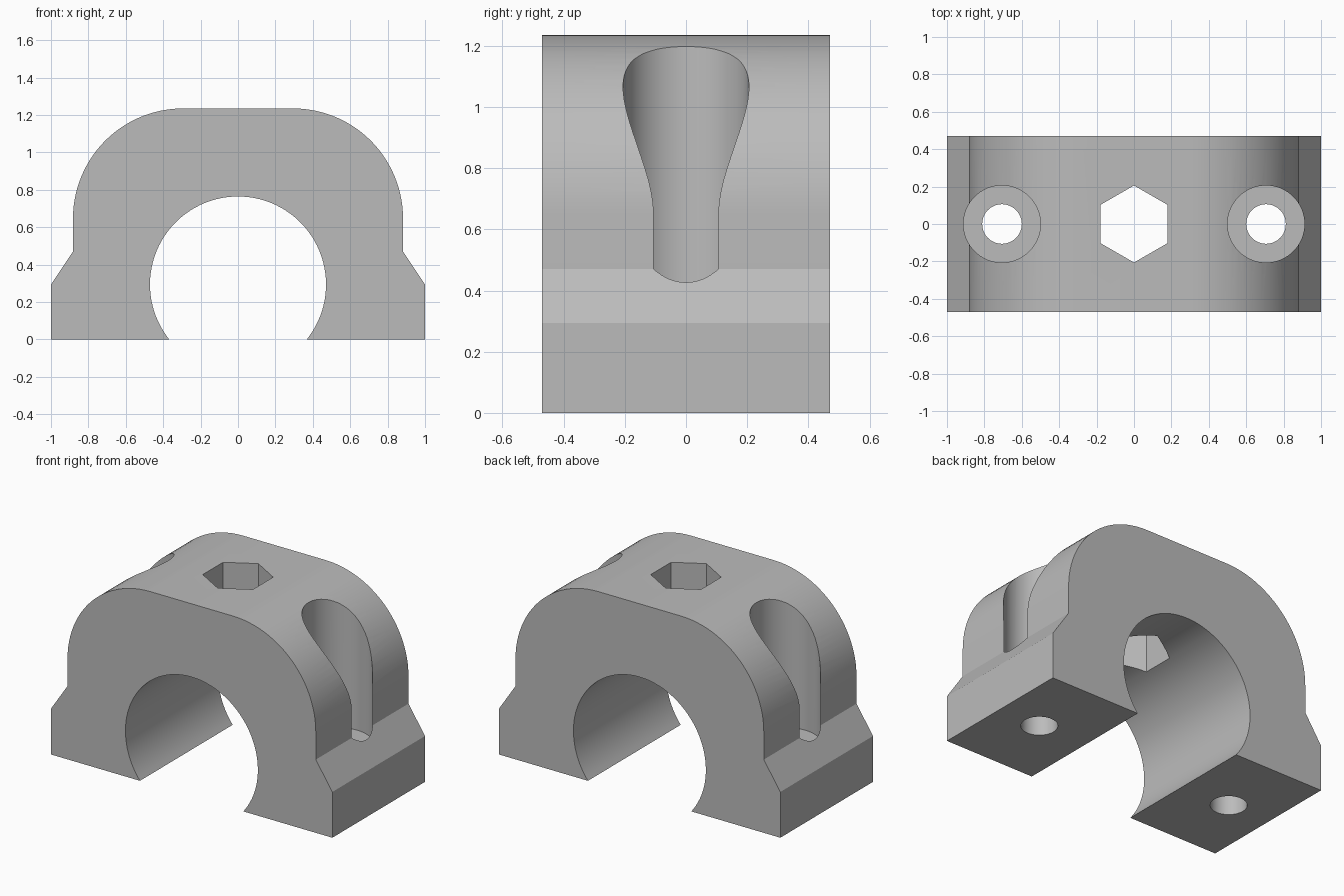
import bpy, bmesh, math

MM = 1 / 17          # the part is drawn in millimetres, 34 mm wide
DEPTH = 16

if "Cube" in bpy.data.objects:
    bpy.data.objects.remove(bpy.data.objects["Cube"], do_unlink=True)

grey = bpy.data.materials.new("plain grey")
grey.use_nodes = True
colour = (0.5, 0.5, 0.5, 1)
grey.diffuse_color = colour
grey.node_tree.nodes["Principled BSDF"].inputs["Base Color"].default_value = colour


def arc(cx, cz, r, start, end, steps):
    """Points on a circular arc, angles in radians."""
    angles = [start + (end - start) * i / steps for i in range(steps + 1)]
    return [(cx + r * math.cos(a), cz + r * math.sin(a)) for a in angles]


def prism(name, outline, direction, offset=0):
    """Extrude an outline along y (from x,z points) or z (from x,y points)."""
    bm = bmesh.new()
    if direction == "y":
        pts = [(x, -DEPTH / 2, z) for x, z in outline]
        move = (0, DEPTH, 0)
    else:
        pts = [(x, y, offset) for x, y in outline]
        move = (0, 0, 30)
    face = bm.faces.new([bm.verts.new([c * MM for c in p]) for p in pts])
    top = bmesh.ops.extrude_face_region(bm, geom=[face])["geom"]
    bmesh.ops.translate(bm, vec=[c * MM for c in move],
                        verts=[g for g in top if isinstance(g, bmesh.types.BMVert)])
    bmesh.ops.recalc_face_normals(bm, faces=bm.faces[:])
    mesh = bpy.data.meshes.new(name)
    bm.to_mesh(mesh)
    bm.free()
    obj = bpy.data.objects.new(name, mesh)
    bpy.context.collection.objects.link(obj)
    mesh.materials.append(grey)
    return obj


def circle(cx, r, sides, turn=0):
    return arc(cx, 0, r, turn, turn + math.tau, sides)[:-1]


# Clamp outline: right half from foot to crown, mirrored, then the bore
half = [(17, 0), (17, 5), (15, 8)] + arc(5, 11, 10, 0, math.pi / 2, 24)
bore_end = -math.asin(5 / 8)
bore = arc(0, 5, 8, math.pi - bore_end, bore_end, 72)
outline = half + [(-x, z) for x, z in reversed(half)] + bore
clamp = prism("bearing_clamp", outline, "y")

# Cutters: bolt holes with counterbores, and the hexagonal nut opening
cutters = [prism("nut_cutter", circle(0, 3.5, 6, math.pi / 2), "z", 5)]
for side in (-1, 1):
    cutters.append(prism("bolt_hole_cutter", circle(side * 12, 1.8, 48), "z", -2))
    cutters.append(prism("counterbore_cutter", circle(side * 12, 3.5, 64), "z", 6))

bpy.ops.object.select_all(action="DESELECT")
bpy.context.view_layer.objects.active = clamp
clamp.select_set(True)
for cutter in cutters:
    mod = clamp.modifiers.new("cut", "BOOLEAN")
    mod.operation = "DIFFERENCE"
    mod.solver = "EXACT"
    mod.object = cutter
    bpy.ops.object.modifier_apply(modifier=mod.name)
    bpy.data.objects.remove(cutter, do_unlink=True)

# Smooth curved walls, crisp edges, flat planes kept flat
bpy.ops.object.shade_smooth_by_angle(angle=math.radians(20))
weighted = clamp.modifiers.new("weighted normals", "WEIGHTED_NORMAL")
weighted.keep_sharp = True
